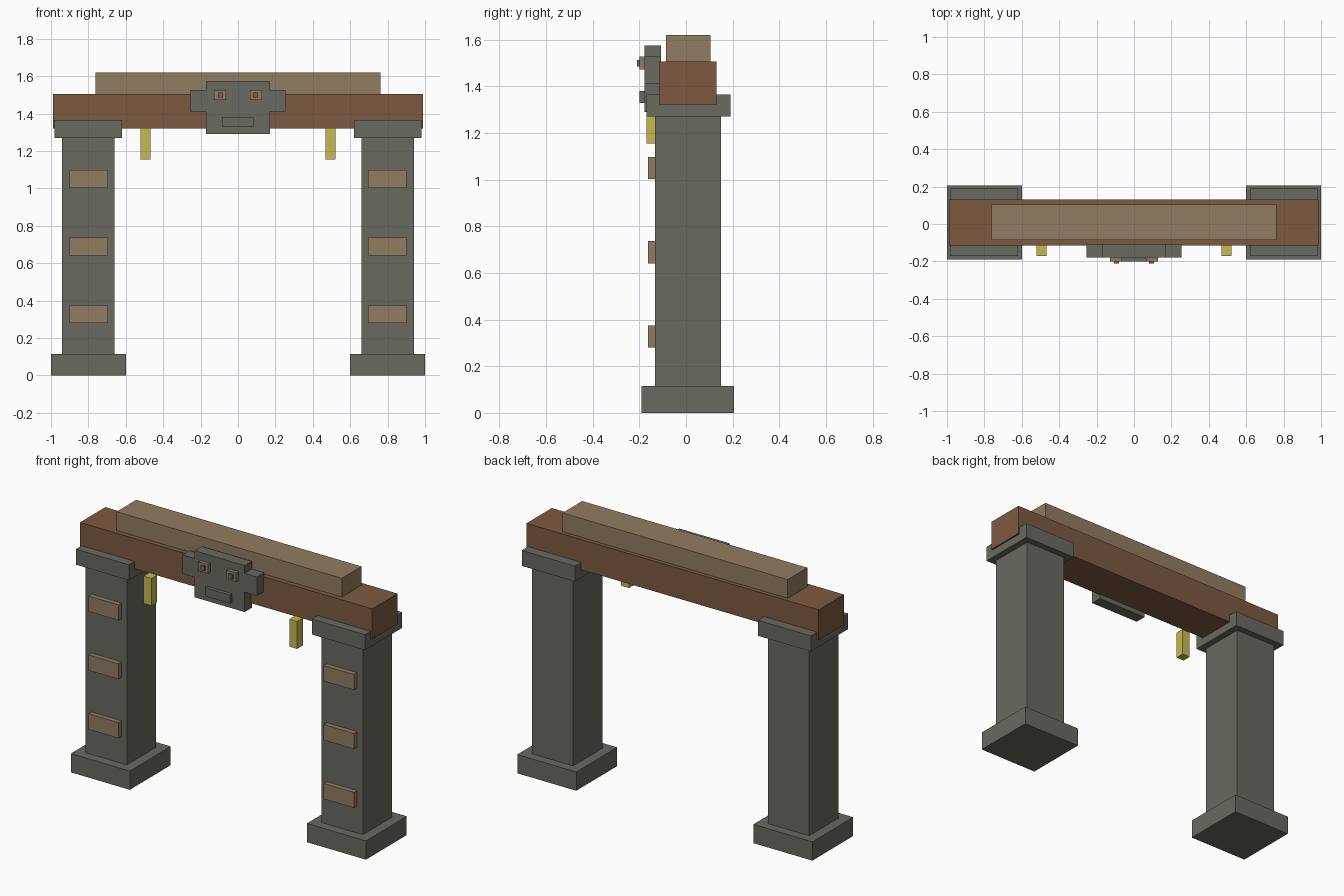
import bpy
import bmesh

cube = bpy.data.objects.get("Cube")
if cube:
    bpy.data.objects.remove(cube, do_unlink=True)


def material(name, rgb):
    mat = bpy.data.materials.new(name)
    mat.use_nodes = True
    color = (*rgb, 1.0)
    mat.diffuse_color = color
    bsdf = mat.node_tree.nodes["Principled BSDF"]
    bsdf.inputs["Base Color"].default_value = color
    bsdf.inputs["Roughness"].default_value = 0.9
    return mat


STONE = material("grey stone", (0.138, 0.144, 0.117))
WOOD = material("brown wood", (0.205, 0.102, 0.051))
TAN = material("tan wood", (0.287, 0.205, 0.119))
GOLD = material("yellow lantern", (0.578, 0.485, 0.085))


def add_object(name, bm, mat):
    bmesh.ops.recalc_face_normals(bm, faces=bm.faces)
    mesh = bpy.data.meshes.new(name)
    bm.to_mesh(mesh)
    bm.free()
    mesh.materials.append(mat)
    obj = bpy.data.objects.new(name, mesh)
    bpy.context.collection.objects.link(obj)
    return obj


def box(name, mat, x, y, z):
    """Box spanning the (low, high) range on each axis."""
    bm = bmesh.new()
    bmesh.ops.create_cube(bm, size=1)
    for v in bm.verts:
        for axis, (low, high) in enumerate((x, y, z)):
            v.co[axis] = high if v.co[axis] > 0 else low
    return add_object(name, bm, mat)


def prism(name, mat, outline, front, back):
    """Front-facing (x, z) outline extruded along y."""
    bm = bmesh.new()
    face = bm.faces.new([bm.verts.new((x, front, z)) for x, z in outline])
    result = bmesh.ops.extrude_face_region(bm, geom=[face])
    for v in result["geom"]:
        if isinstance(v, bmesh.types.BMVert):
            v.co.y = back
    return add_object(name, bm, mat)


# Pillars, lanterns and eyes, repeated on each side
for side, sign in (("left", 1), ("right", -1)):
    def side_box(part, mat, x, y, z):
        span = sorted((sign * x[0], sign * x[1]))
        return box(f"{side}_{part}", mat, span, y, z)

    side_box("pillar_base", STONE, (0.6, 1.0), (-0.19, 0.205), (0, 0.115))
    side_box("pillar_shaft", STONE, (0.66, 0.94), (-0.133, 0.15), (0.115, 1.27))
    side_box("pillar_cap", STONE, (0.62, 0.98), (-0.17, 0.19), (1.27, 1.365))
    for i in range(3):
        z = 0.28 + 0.361 * i
        side_box(f"pillar_plaque_{i + 1}", TAN, (0.695, 0.9), (-0.163, -0.12), (z, z + 0.095))
    side_box("lantern", GOLD, (0.467, 0.52), (-0.17, -0.115), (1.155, 1.323))
    side_box("eye", TAN, (0.063, 0.127), (-0.2, -0.17), (1.472, 1.527))
    side_box("pupil", STONE, (0.081, 0.108), (-0.21, -0.19), (1.485, 1.513))

# Crossbeams
box("lower_beam", WOOD, (-0.99, 0.99), (-0.115, 0.13), (1.32, 1.505))
box("upper_beam", TAN, (-0.763, 0.763), (-0.085, 0.105), (1.505, 1.62))

# Carved stone mask with ears and mouth
half = [(0.17, 1.29), (0.17, 1.412), (0.253, 1.412),
        (0.253, 1.527), (0.17, 1.527), (0.17, 1.575)]
outline = half + [(-x, z) for x, z in reversed(half)]
prism("mask", STONE, outline, -0.178, -0.108)
box("mask_mouth", STONE, (-0.085, 0.085), (-0.2, -0.17), (1.328, 1.38))
